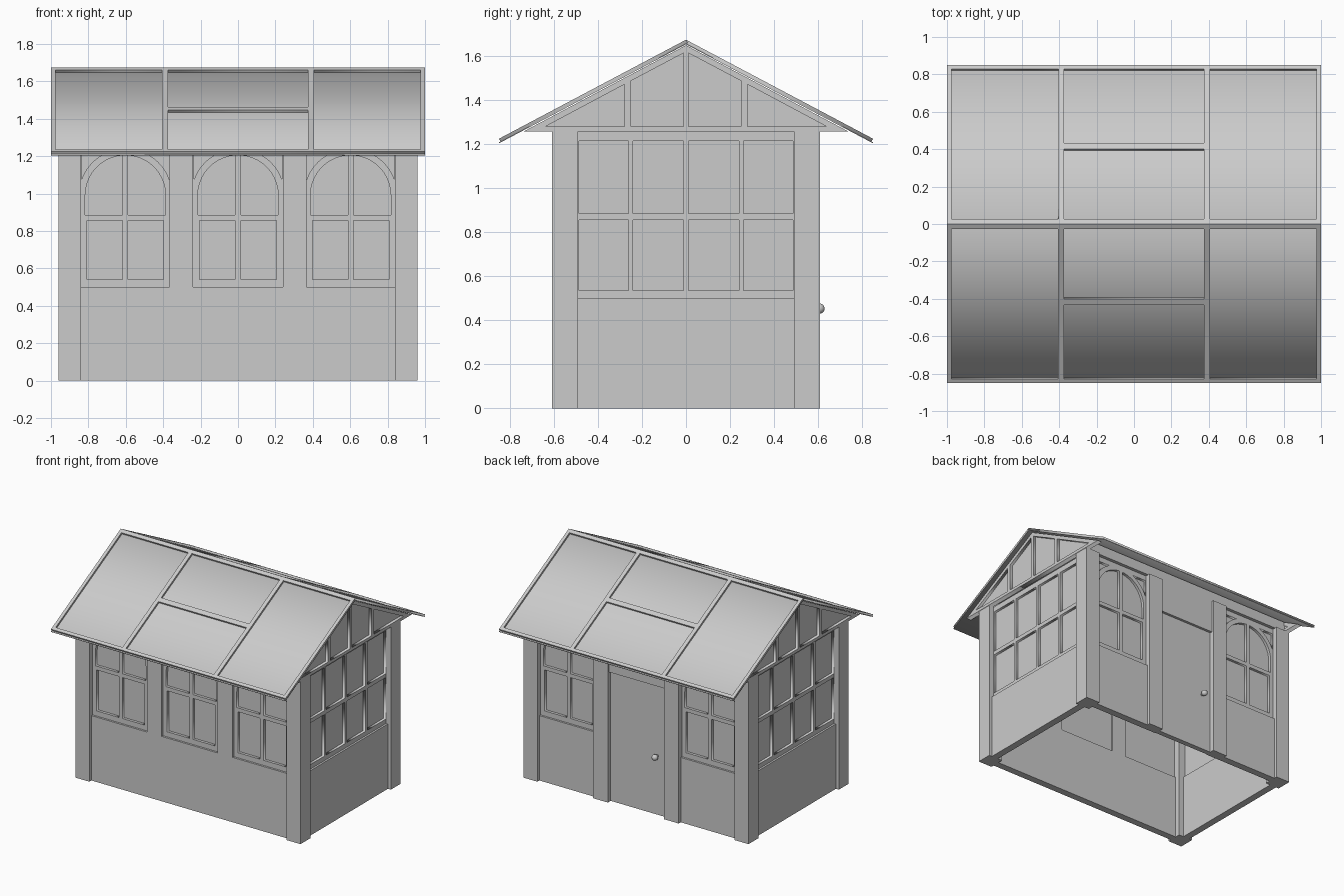
import bpy, bmesh, math
from mathutils import Matrix

if "Cube" in bpy.data.objects:
    bpy.data.objects.remove(bpy.data.objects["Cube"])

grey = bpy.data.materials.new("light_grey")
grey.diffuse_color = (0.6, 0.6, 0.6, 1)
grey.use_nodes = True
grey.node_tree.nodes["Principled BSDF"].inputs["Base Color"].default_value = grey.diffuse_color


def finish(name, mesh):
    mesh.materials.clear()
    mesh.materials.append(grey)
    ob = bpy.data.objects.new(name, mesh)
    bpy.context.collection.objects.link(ob)
    return ob


def box(name, x0, x1, y0, y1, z0, z1):
    bm = bmesh.new()
    bmesh.ops.create_cube(bm, size=1)
    for v in bm.verts:
        v.co = ((x0 + x1) / 2 + v.co.x * (x1 - x0),
                (y0 + y1) / 2 + v.co.y * (y1 - y0),
                (z0 + z1) / 2 + v.co.z * (z1 - z0))
    me = bpy.data.meshes.new(name)
    bm.to_mesh(me)
    bm.free()
    return finish(name, me)


def plate(name, loops, w0, w1, matrix):
    """Flat outline (first loop) with holes (other loops), from depth w0 to w1."""
    cu = bpy.data.curves.new(name, 'CURVE')
    cu.dimensions = '2D'
    cu.fill_mode = 'BOTH'
    cu.extrude = (w1 - w0) / 2
    for loop in loops:
        sp = cu.splines.new('POLY')
        sp.points.add(len(loop) - 1)
        for p, (u, v) in zip(sp.points, loop):
            p.co = (u, v, 0, 1)
        sp.use_cyclic_u = True
    tmp = bpy.data.objects.new("tmp", cu)
    bpy.context.collection.objects.link(tmp)
    dg = bpy.context.evaluated_depsgraph_get()
    me = bpy.data.meshes.new_from_object(tmp.evaluated_get(dg))
    bpy.data.objects.remove(tmp)
    me.transform(matrix @ Matrix.Translation((0, 0, (w0 + w1) / 2)))
    return finish(name, me)


def rect(u0, u1, v0, v1):
    return [(u0, v0), (u1, v0), (u1, v1), (u0, v1)]


def mirror(loop):
    return [(-u, v) for u, v in reversed(loop)]


def arc(r, a0, a1, zc=0.99, n=10):
    return [(r * math.cos(math.radians(a0 + (a1 - a0) * i / n)),
             zc + r * math.sin(math.radians(a0 + (a1 - a0) * i / n))) for i in range(n + 1)]


def wall(deg):
    """Upright frame: u runs along the wall, v is up, w points outward."""
    return Matrix.Rotation(math.radians(deg), 4, 'Z') @ Matrix.Rotation(math.pi / 2, 4, 'X')


FRONT, RIGHT, BACK, LEFT = (wall(a) for a in (0, 90, 180, 270))
TOP = 1.257

# Corner posts
for sx in (-1, 1):
    for sy in (-1, 1):
        xs, ys = sorted((sx * 0.84, sx * 0.96)), sorted((sy * 0.49, sy * 0.61))
        box("corner_post", *xs, *ys, 0, TOP)

# Lower wall panels
box("front_lower_wall", -0.86, 0.86, -0.585, -0.53, 0, 0.5)
for s in (-1, 1):
    box("side_lower_wall", *sorted((s * 0.88, s * 0.935)), -0.51, 0.51, 0, 0.5)
    box("back_lower_wall", *sorted((s * 0.3, s * 0.86)), 0.53, 0.585, 0, 0.5)
    # Pillars between windows, door posts
    box("front_pillar", *sorted((s * 0.24, s * 0.365)), -0.59, -0.53, 0.5, TOP)
    box("door_post", *sorted((s * 0.24, s * 0.365)), 0.53, 0.61, 0, TOP)
    # Beam closing the wall up to the roof
    box("wall_top_beam", -0.93, 0.93, *sorted((s * 0.53, s * 0.595)), TOP - 0.002, 1.335)

# Door, transom and knob
box("door", -0.25, 0.25, 0.535, 0.575, 0, 1.01)
box("transom", -0.25, 0.25, 0.535, 0.595, 1.0, TOP)
bm = bmesh.new()
bmesh.ops.create_uvsphere(bm, u_segments=20, v_segments=12, radius=0.023,
                          matrix=Matrix.Translation((-0.16, 0.607, 0.453)))
bmesh.ops.create_cone(bm, cap_ends=True, segments=16, radius1=0.01, radius2=0.01, depth=0.03,
                      matrix=Matrix.Translation((-0.16, 0.585, 0.453)) @ Matrix.Rotation(math.pi / 2, 4, 'X'))
me = bpy.data.meshes.new("door_knob")
bm.to_mesh(me)
bm.free()
for p in me.polygons:
    p.use_smooth = len(p.vertices) < 5
finish("door_knob", me)

# Arched windows
half = [rect(0.015, 0.205, 0.54, 0.855),
        [(0.015, 0.885), (0.215, 0.885)] + arc(0.215, 0, 86),
        [(0.235, 1.215)] + list(reversed(arc(0.25, 20, 64)))]
arch_holes = half + [mirror(h) for h in half]
for m, centres in ((FRONT, (-0.602, 0, 0.602)), (BACK, (-0.602, 0.602))):
    for c in centres:
        at = m @ Matrix.Translation((c, 0, 0))
        plate("arched_window_frame", [rect(-0.25, 0.25, 0.5, TOP)] + arch_holes, 0.548, 0.57, at)
        plate("arched_window_glass", [rect(-0.25, 0.25, 0.5, TOP)], 0.543, 0.549, at)

# Side windows and gables
half = [rect(a, b, c, d) for a, b in ((0.012, 0.24), (0.262, 0.487))
        for c, d in ((0.535, 0.855), (0.885, 1.215))]
side_holes = half + [mirror(h) for h in half]
half = [[(0.012, 1.28), (0.25, 1.28), (0.25, 1.488), (0.012, 1.614)],
        [(0.28, 1.28), (0.64, 1.28), (0.28, 1.472)]]
gable_holes = half + [mirror(h) for h in half]
gable = [(-0.74, TOP), (0.74, TOP), (0, 1.65)]
for m in (RIGHT, LEFT):
    plate("side_window_frame", [rect(-0.5, 0.5, 0.5, TOP)] + side_holes, 0.898, 0.92, m)
    plate("side_window_glass", [rect(-0.5, 0.5, 0.5, TOP)], 0.893, 0.899, m)
    plate("gable_frame", [gable] + gable_holes, 0.925, 0.965, m)
    plate("gable_glass", [gable], 0.936, 0.942, m)

# Roof: thin sheet with a raised lattice on each slope
plate("roof_sheet", [[(-0.85, 1.204), (0, 1.654), (0.85, 1.204),
                      (0.85, 1.209), (0, 1.659), (-0.85, 1.209)]], -1, 1, RIGHT)
angle = math.atan2(0.45, 0.85)
length = math.hypot(0.45, 0.85)
roof_holes = [rect(-0.975, -0.405, -0.937, -0.03), rect(0.405, 0.975, -0.937, -0.03),
              rect(-0.375, 0.375, -0.937, -0.49), rect(-0.375, 0.375, -0.453, -0.03)]
for a in (0, math.pi):
    tilt = (Matrix.Rotation(a, 4, 'Z') @ Matrix.Translation((0, 0, 1.675))
            @ Matrix.Rotation(angle, 4, 'X'))
    plate("roof_lattice", [rect(-1, 1, -length, 0)] + roof_holes, -0.0155, 0, tilt)
